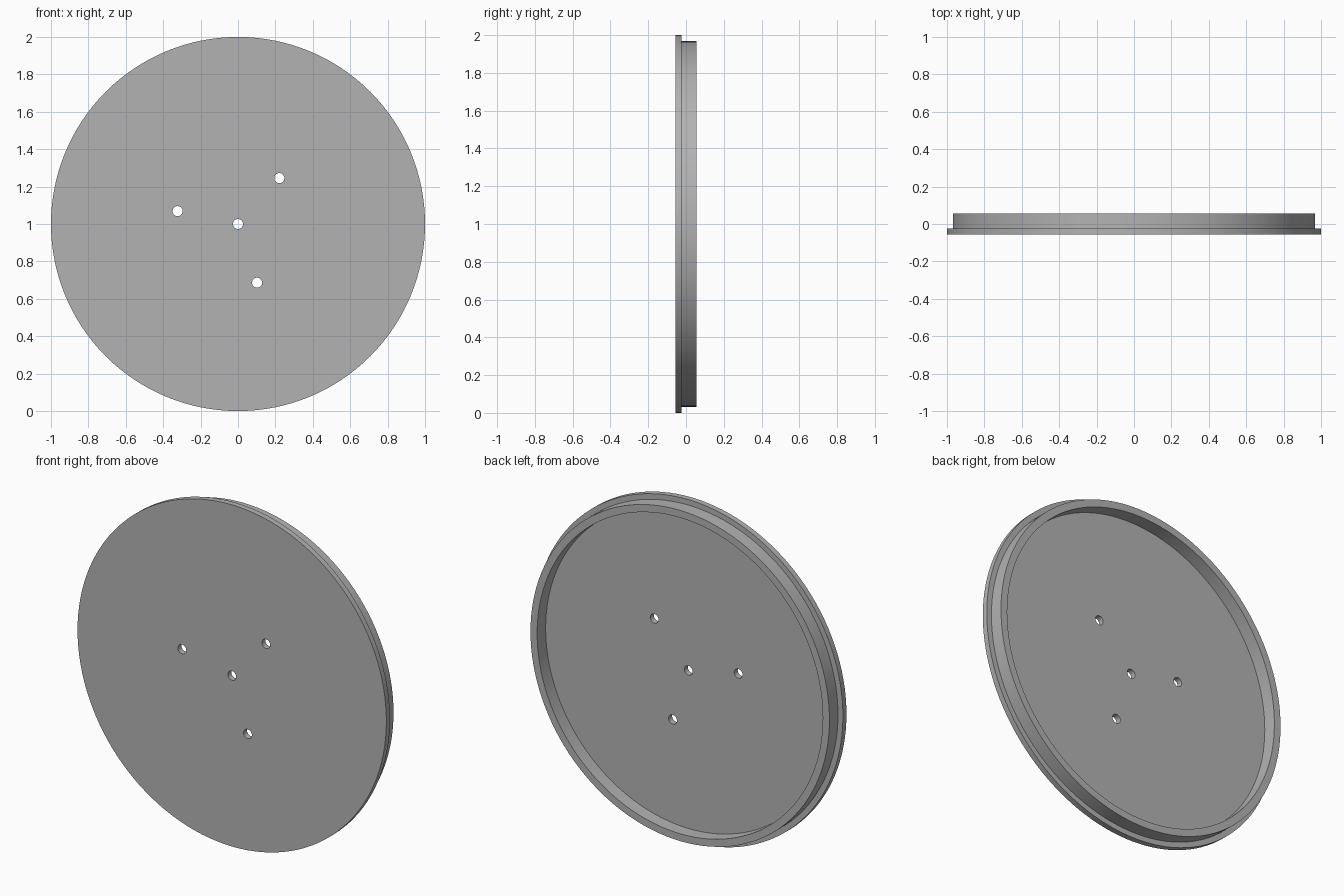
import bpy, bmesh, math
from mathutils import Matrix, Vector

cube = bpy.data.objects.get("Cube")
if cube:
    bpy.data.objects.remove(cube, do_unlink=True)

FRONT, STEP, BACK = -0.056, -0.023, 0.056
CENTRE_Z = 1.0
HOLE_RADIUS = 0.027

grey = bpy.data.materials.new("plain grey")
grey.use_nodes = True
grey.diffuse_color = (0.45, 0.45, 0.45, 1)
grey.node_tree.nodes["Principled BSDF"].inputs["Base Color"].default_value = (0.45, 0.45, 0.45, 1)


def finish(name, bm):
    bmesh.ops.recalc_face_normals(bm, faces=bm.faces)
    mesh = bpy.data.meshes.new(name)
    bm.to_mesh(mesh)
    bm.free()
    mesh.materials.append(grey)
    obj = bpy.data.objects.new(name, mesh)
    bpy.context.collection.objects.link(obj)
    return obj


def lathe(name, profile, steps=128):
    """Spin a closed (radius, y) profile about the front-to-back axis."""
    bm = bmesh.new()
    verts = [bm.verts.new((r, y, CENTRE_Z)) for r, y in profile]
    edges = [bm.edges.new((a, b)) for a, b in zip(verts, verts[1:])]
    bmesh.ops.spin(bm, geom=verts + edges, cent=(0, 0, CENTRE_Z), axis=(0, 1, 0),
                   angle=math.tau, steps=steps)
    bmesh.ops.remove_doubles(bm, verts=bm.verts, dist=1e-5)
    return finish(name, bm)


# Cover plate with a stepped flange and a raised hollow rim
cover = lathe("round_cover", [
    (0, FRONT), (1, FRONT), (1, STEP), (0.968, STEP), (0.968, BACK),
    (0.925, BACK), (0.925, STEP), (0, STEP)])

# Cutters: one centre hole and three evenly spaced around it
bm = bmesh.new()
spots = [Vector((0, 0, CENTRE_Z))]
for k in range(3):
    a = math.radians(48 + 120 * k)
    spots.append(Vector((0.33 * math.cos(a), 0, CENTRE_Z + 0.33 * math.sin(a))))
for spot in spots:
    bmesh.ops.create_cone(bm, cap_ends=True, segments=32, radius1=HOLE_RADIUS,
                          radius2=HOLE_RADIUS, depth=0.4,
                          matrix=Matrix.Translation(spot) @ Matrix.Rotation(math.pi / 2, 4, "X"))
cutter = finish("hole_cutter", bm)
cutter.hide_render = True
cutter.hide_viewport = True

holes = cover.modifiers.new("holes", "BOOLEAN")
holes.operation = "DIFFERENCE"
holes.solver = "EXACT"
holes.object = cutter

# Apply the holes, drop the cutter, then smooth the round walls
bpy.context.view_layer.objects.active = cover
cover.select_set(True)
bpy.ops.object.modifier_apply(modifier="holes")
bpy.data.objects.remove(cutter, do_unlink=True)
bpy.ops.object.shade_smooth_by_angle(angle=math.radians(30))
